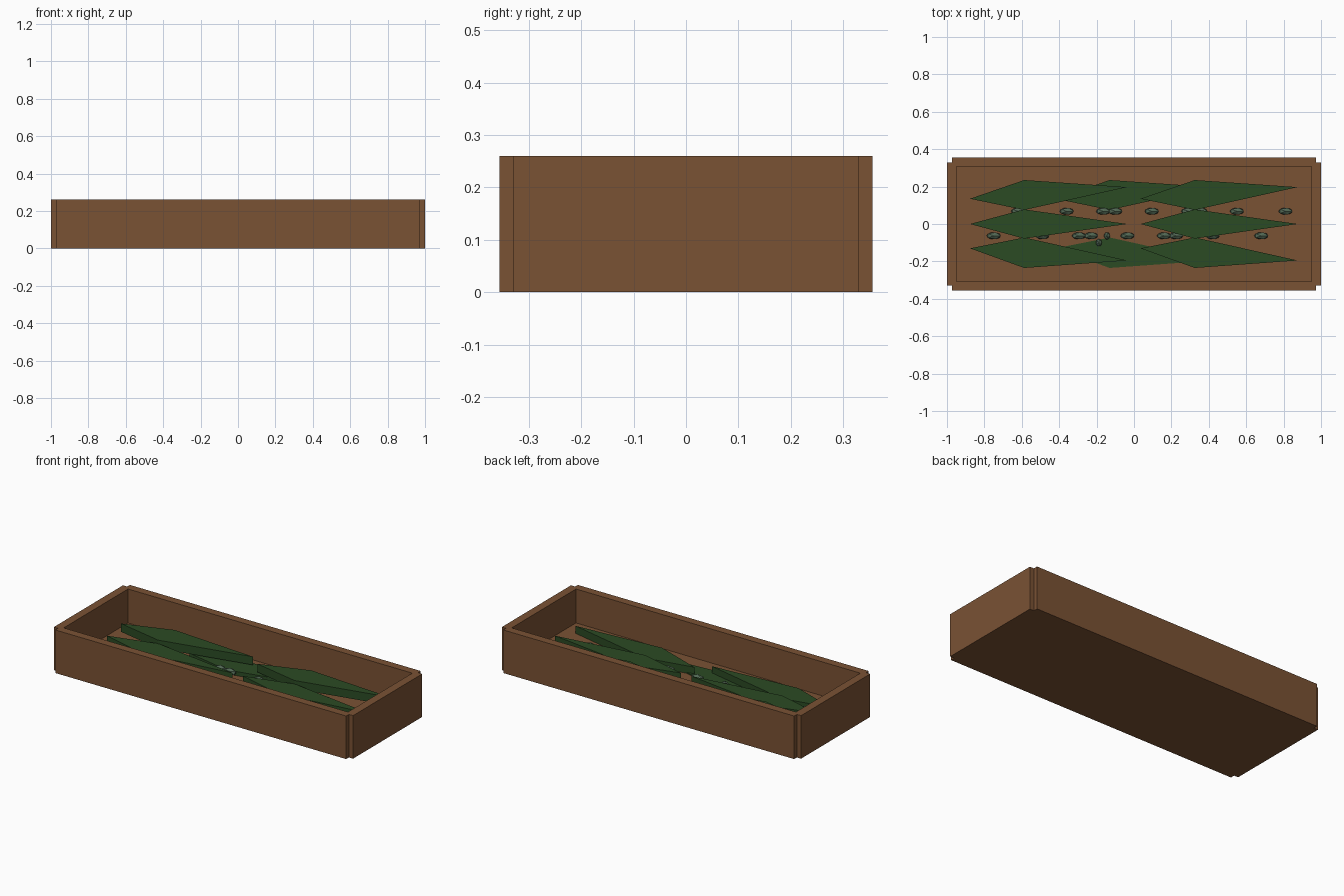
import bpy, bmesh

if "Cube" in bpy.data.objects:
    bpy.data.objects.remove(bpy.data.objects["Cube"])

def material(name, col):
    m = bpy.data.materials.new(name)
    m.diffuse_color = (*col, 1)
    m.use_nodes = True
    m.node_tree.nodes["Principled BSDF"].inputs["Base Color"].default_value = m.diffuse_color
    return m

WOOD = material("brown_wood", (0.195, 0.084, 0.034))
LEAF = material("dark_green", (0.024, 0.069, 0.017))
PEBBLE = material("grey_green", (0.085, 0.14, 0.09))

def finish(bm, name, mat):
    bmesh.ops.recalc_face_normals(bm, faces=bm.faces)
    me = bpy.data.meshes.new(name)
    bm.to_mesh(me)
    bm.free()
    me.materials.append(mat)
    ob = bpy.data.objects.new(name, me)
    bpy.context.collection.objects.link(ob)
    return ob

def box(name, x0, x1, y0, y1, z0, z1, mat):
    bm = bmesh.new()
    bmesh.ops.create_cube(bm, size=1)
    for v in bm.verts:
        v.co = (x1 if v.co.x > 0 else x0, y1 if v.co.y > 0 else y0, z1 if v.co.z > 0 else z0)
    return finish(bm, name, mat)

def prism(name, outline, top, thick, mat):
    bm = bmesh.new()
    face = bm.faces.new([bm.verts.new((x, y, top - thick)) for x, y in outline])
    ext = bmesh.ops.extrude_face_region(bm, geom=[face])
    for g in ext["geom"]:
        if isinstance(g, bmesh.types.BMVert):
            g.co.z = top
    return finish(bm, name, mat)

def pebble(name, loc, size):
    bm = bmesh.new()
    bmesh.ops.create_icosphere(bm, subdivisions=1, radius=1)
    for v in bm.verts:
        v.co = [c + s * p for c, s, p in zip(loc, size, v.co)]
    return finish(bm, name, PEBBLE)

# Box: floor, long sides and end boards
FLOOR = 0.055
box("floor", -0.96, 0.96, -0.32, 0.32, 0, FLOOR, WOOD)
for s, n in ((-1, "front"), (1, "back")):
    a, b = sorted((s * 0.307, s * 0.356))
    box(n + "_side", -0.972, 0.972, a, b, 0, 0.26, WOOD)
for s, n in ((-1, "left"), (1, "right")):
    a, b = sorted((s * 0.95, s * 1.0))
    box(n + "_end", a, b, -0.33, 0.33, 0, 0.26, WOOD)

# Pointed leaves in three rows; the middle column lies low on the floor
rows = {
    "back": ([(-0.29, 0.135), (0, 0.075), (0.55, 0.197), (0, 0.235)], 0.137, 0.08),
    "middle": ([(-0.29, 0), (0, -0.078), (0.55, 0), (0, 0.078)], 0.115, None),
    "front": ([(-0.29, -0.13), (0, -0.235), (0.55, -0.195), (0, -0.072)], 0.1, 0.06),
}
for row, (pts, high, low) in rows.items():
    for col, cx, z in (("left", -0.587, high), ("centre", -0.13, low), ("right", 0.325, high)):
        if z:
            prism(f"{row}_{col}_leaf", [(x + cx, y) for x, y in pts], z, min(0.05, z - 0.03), LEAF)

# Pebbles, six per column, alternating sides of the middle row
for col, start in enumerate((-0.75, -0.295, 0.16)):
    for i in range(6):
        y = 0.068 if i % 2 else -0.063
        pebble(f"pebble_{col}_{i}", (start + 0.13 * i, y, 0.08), (0.042, 0.021, 0.022))
for i, (x, y) in enumerate(((-0.145, -0.063), (-0.188, -0.1))):
    pebble(f"small_pebble_{i}", (x, y, 0.07), (0.018, 0.022, 0.018))
